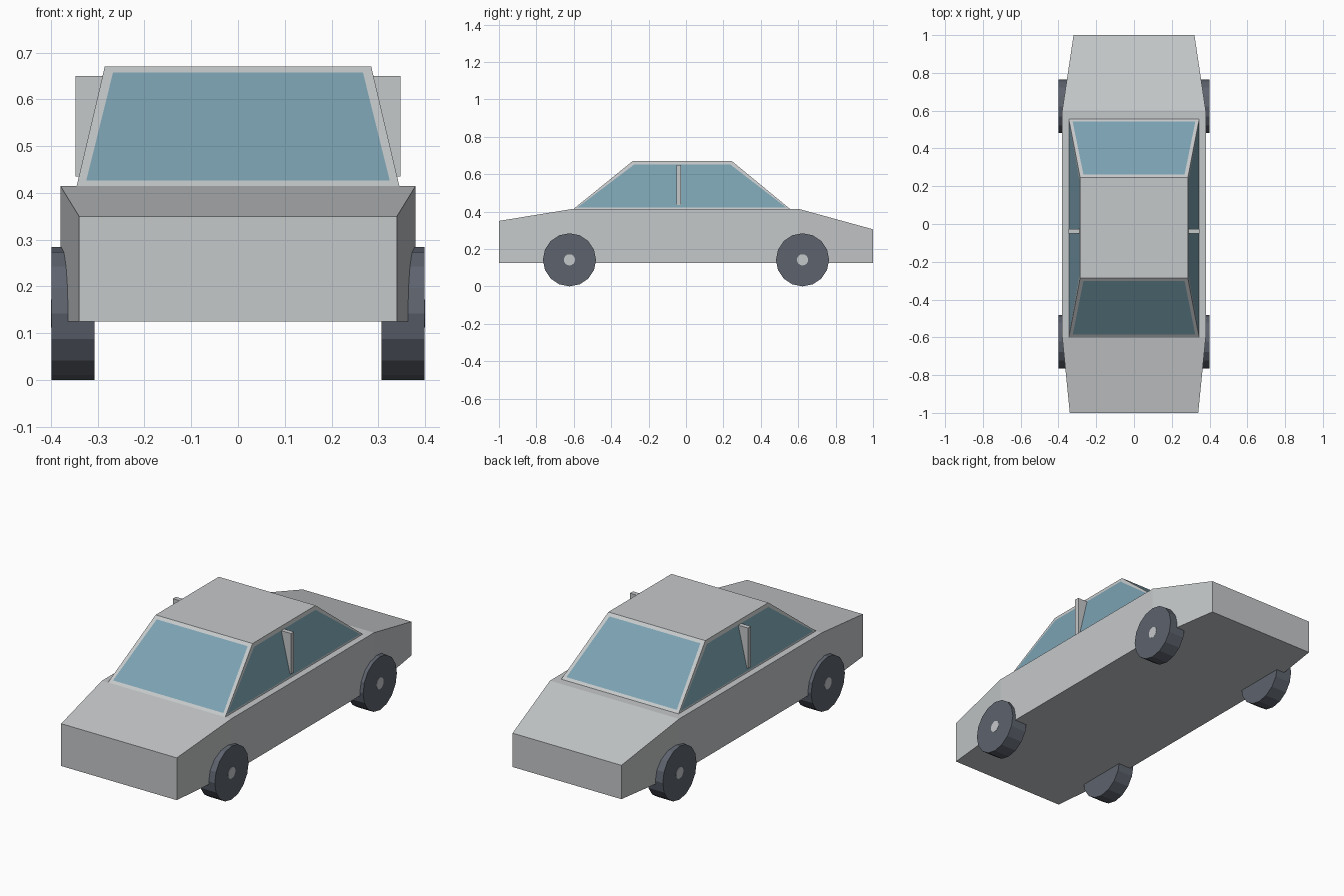
import bpy, bmesh, math
from mathutils import Matrix

cube = bpy.data.objects.get("Cube")
if cube:
    bpy.data.objects.remove(cube, do_unlink=True)


def material(name, rgb):
    mat = bpy.data.materials.new(name)
    mat.use_nodes = True
    mat.diffuse_color = (*rgb, 1)
    mat.node_tree.nodes["Principled BSDF"].inputs["Base Color"].default_value = (*rgb, 1)
    return mat


PAINT = material("silver paint", (0.56, 0.58, 0.59))
GLASS = material("blue glass", (0.20, 0.36, 0.44))
RUBBER = material("dark rubber", (0.11, 0.125, 0.155))


def finish(name, bm, *mats):
    bmesh.ops.recalc_face_normals(bm, faces=bm.faces)
    mesh = bpy.data.meshes.new(name)
    bm.to_mesh(mesh)
    bm.free()
    for mat in mats:
        mesh.materials.append(mat)
    obj = bpy.data.objects.new(name, mesh)
    bpy.context.collection.objects.link(obj)
    return obj


def loft(rings):
    """Closed solid joining four-cornered rings."""
    bm = bmesh.new()
    loops = [[bm.verts.new(p) for p in ring] for ring in rings]
    for a, b in zip(loops, loops[1:]):
        for i in range(4):
            j = (i + 1) % 4
            bm.faces.new((a[i], a[j], b[j], b[i]))
    bm.faces.new(loops[0])
    bm.faces.new(loops[-1])
    return bm


# Lower body: stations of (y, half width, top height)
FLOOR = 0.125
stations = [(-1, 0.34, 0.35), (-0.6, 0.38, 0.415), (0.6, 0.38, 0.415), (1, 0.32, 0.305)]
body = loft([[(-w, y, FLOOR), (w, y, FLOOR), (w, y, top), (-w, y, top)]
             for y, w, top in stations])
finish("lower_body", body, PAINT)

# Cabin: tapered block with a glazed panel inset in each sloping side
levels = [(0.415, 0.345, -0.6, 0.555), (0.67, 0.285, -0.285, 0.245)]
cabin = loft([[(-w, y0, z), (w, y0, z), (w, y1, z), (-w, y1, z)]
              for z, w, y0, y1 in levels])
bmesh.ops.recalc_face_normals(cabin, faces=cabin.faces)
for face in [f for f in cabin.faces if abs(f.normal.z) < 0.9]:
    border = 0.021 if abs(face.normal.x) > 0.5 else 0.027
    bmesh.ops.inset_individual(cabin, faces=[face], thickness=border)
    face.material_index = 1
finish("cabin", cabin, PAINT, GLASS)


def wheel_disc(name, x, y, radius, width, mat):
    bm = bmesh.new()
    bmesh.ops.create_cone(bm, cap_ends=True, segments=16, radius1=radius, radius2=radius,
                          depth=width, matrix=Matrix.Translation((x, y, 0.142))
                          @ Matrix.Rotation(math.pi / 2, 4, "Y"))
    finish(name, bm, mat)


for side, label in ((1, "left"), (-1, "right")):
    # Upright door pillar standing out from the side glass
    pillar = bmesh.new()
    bmesh.ops.create_cube(pillar, size=1, matrix=Matrix.Translation((side * 0.31, -0.038, 0.5425))
                          @ Matrix.Diagonal((0.075, 0.025, 0.215, 1)))
    finish(label + "_door_pillar", pillar, PAINT)
    # Wheels with small hub plates
    for y, end in ((-0.623, "front"), (0.623, "rear")):
        wheel_disc(f"{end}_{label}_wheel", side * 0.353, y, 0.142, 0.092, RUBBER)
        wheel_disc(f"{end}_{label}_hub", side * 0.398, y, 0.03, 0.004, PAINT)
